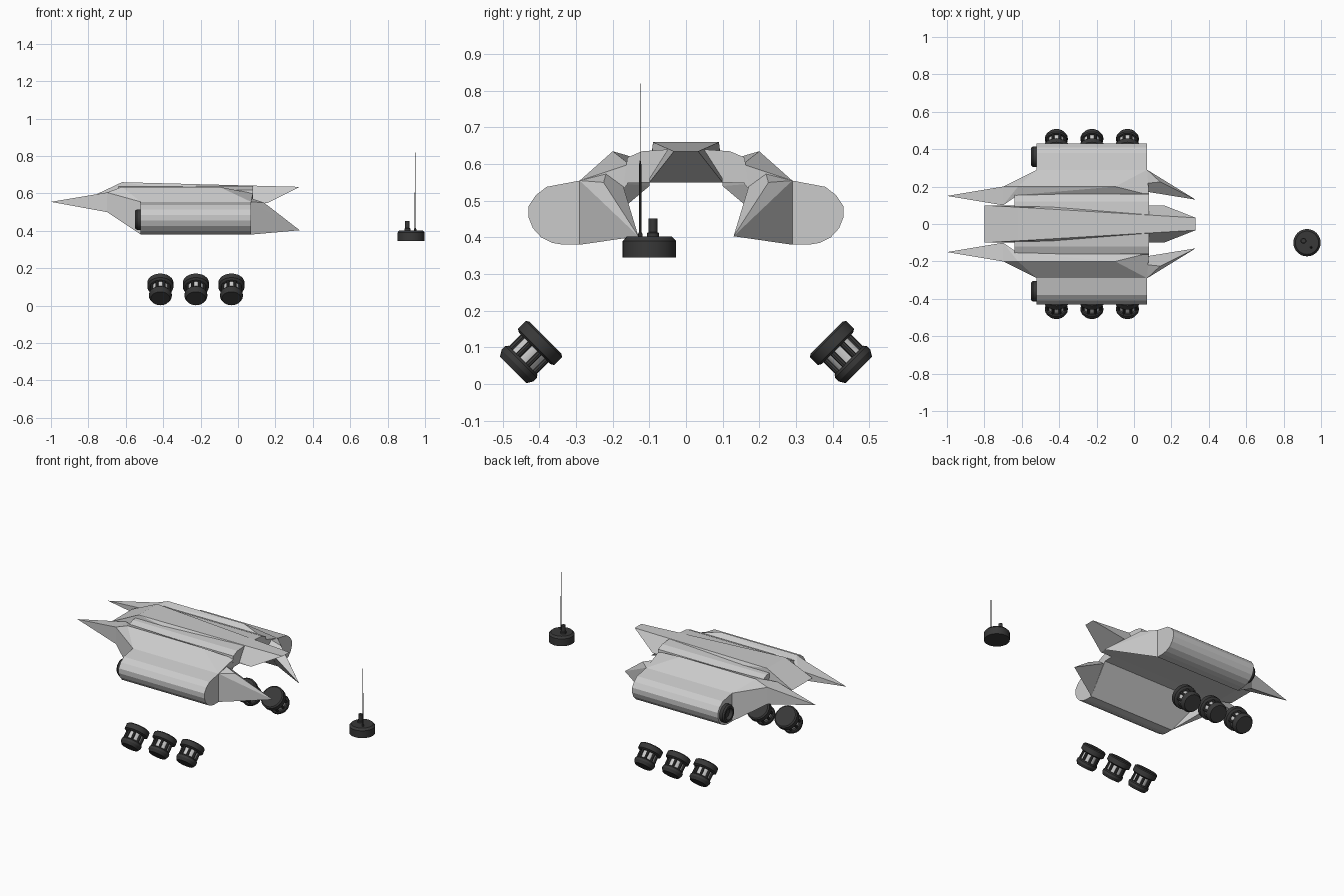
import bpy, bmesh, math
from mathutils import Vector, Matrix

if "Cube" in bpy.data.objects:
    bpy.data.objects.remove(bpy.data.objects["Cube"])

dark = bpy.data.materials.new("dark_metal")
dark.diffuse_color = (0.04, 0.04, 0.04, 1)
dark.use_nodes = True
dark.node_tree.nodes["Principled BSDF"].inputs["Base Color"].default_value = dark.diffuse_color


def finish(bm, name, mat=None):
    bmesh.ops.recalc_face_normals(bm, faces=bm.faces)
    me = bpy.data.meshes.new(name)
    bm.to_mesh(me)
    bm.free()
    ob = bpy.data.objects.new(name, me)
    bpy.context.collection.objects.link(ob)
    if mat:
        me.materials.append(mat)
    return ob


def hull(name, pts, side=1):
    bm = bmesh.new()
    for x, y, z in pts:
        bm.verts.new((x, y * side, z))
    r = bmesh.ops.convex_hull(bm, input=bm.verts)
    bmesh.ops.delete(bm, geom=list({g for g in r["geom_interior"] + r["geom_unused"]
                                    if isinstance(g, bmesh.types.BMVert)}), context='VERTS')
    bmesh.ops.dissolve_limit(bm, angle_limit=0.01, verts=bm.verts, edges=bm.edges)
    return finish(bm, name)


def lathe(name, profile, origin, axis, n=24, mat=None):
    """Revolve (radius, height) points around an axis."""
    bm = bmesh.new()
    rings = [[bm.verts.new((r * math.cos(2 * math.pi * i / n), r * math.sin(2 * math.pi * i / n), h))
              for i in range(n)] for r, h in profile]
    for a, b in zip(rings, rings[1:]):
        for i in range(n):
            bm.faces.new((a[i], a[(i + 1) % n], b[(i + 1) % n], b[i]))
    bm.faces.new(rings[0])
    bm.faces.new(rings[-1])
    rot = Vector((0, 0, 1)).rotation_difference(Vector(axis)).to_matrix().to_4x4()
    bm.transform(Matrix.Translation(origin) @ rot)
    ob = finish(bm, name, mat)
    for p in ob.data.polygons:
        p.use_smooth = True
    ob.data.set_sharp_from_angle(angle=math.radians(30))
    return ob


# Central spine with tapering tail
half = [(-0.8, 0.1, 0.575), (-0.62, 0.09, 0.66), (0.33, 0.033, 0.635),
        (0.16, 0.1, 0.55), (-0.7, 0.1, 0.55)]
hull_body = hull("hull_body", half + [(x, -y, z) for x, y, z in half])

parts = []
nose_ring = [(-0.7, 0.2, 0.605), (-0.7, 0.2, 0.5), (-0.7, 0.1, 0.6), (-0.7, 0.1, 0.54)]
arm_front = [(-0.62, 0.155, 0.622), (-0.62, 0.2, 0.635), (-0.52, 0.29, 0.555),
             (-0.52, 0.29, 0.38), (-0.62, 0.16, 0.545)]
arm_rear = [(0.08, 0.155, 0.6), (-0.1, 0.2, 0.635), (0.07, 0.29, 0.555),
            (0.07, 0.29, 0.38), (0.08, 0.16, 0.545)]
pod_profile = [(0.29, 0.38), (0.29, 0.555), (0.38, 0.538), (0.41, 0.515), (0.43, 0.485),
               (0.43, 0.455), (0.418, 0.425), (0.395, 0.4), (0.365, 0.385), (0.335, 0.38)]
for s in (1, -1):
    # Shoulder bridging spine and arm
    parts.append(hull("shoulder", [(x, y, z) for x in (-0.64, 0.08) for y, z in
                                   ((0.05, 0.64), (0.12, 0.635), (0.16, 0.618),
                                    (0.17, 0.548), (0.05, 0.551))], s))
    # Drooping arm, nose fang and tail fang
    parts.append(hull("arm", arm_front + arm_rear, s))
    parts.append(hull("nose_root", nose_ring + arm_front, s))
    parts.append(hull("nose_fang", nose_ring + [(-1, 0.15, 0.555)], s))
    parts.append(hull("tail_fang", [(0.07, 0.29, 0.555), (0.07, 0.29, 0.38), (0.33, 0.13, 0.403),
                                    (0.08, 0.2, 0.5), (-0.1, 0.2, 0.635), (0.14, 0.225, 0.55)], s))
    # Side engine pod
    parts.append(hull("pod", [(x, y, z) for x in (-0.52, 0.07) for y, z in pod_profile], s))

# Merge the plated pieces into one shell
shell = bpy.data.collections.new("shell_pieces")
for p in parts:
    shell.objects.link(p)
mod = hull_body.modifiers.new("merge", 'BOOLEAN')
mod.operation, mod.operand_type, mod.solver = 'UNION', 'COLLECTION', 'EXACT'
mod.collection = shell
mod.use_self = True
bpy.context.view_layer.objects.active = hull_body
bpy.ops.object.modifier_apply(modifier="merge")
for p in parts:
    bpy.data.objects.remove(p)
bpy.data.collections.remove(shell)

for s in (1, -1):
    # Engine intake ring on the pod's front end
    lathe("intake_ring", [(0.03, 0.01), (0.035, 0.03), (0.048, 0.03), (0.055, 0.02), (0.055, -0.005)],
          (-0.52, s * 0.36, 0.46), (-1, 0, 0), 24, dark)
    # Tilted hover pads: flange, pale drum, posts and foot
    axis = Vector((0, s, -1)).normalized()
    for x in (-0.415, -0.225, -0.035):
        o = Vector((x, s * 0.385, 0.125))
        lathe("pad_flange", [(0.062, -0.002), (0.07, 0.004), (0.07, 0.034), (0.06, 0.04)], o, axis, 24, dark)
        lathe("pad_drum", [(0.045, 0.035), (0.045, 0.09)], o, axis, 24)
        lathe("pad_foot", [(0.056, 0.085), (0.061, 0.092), (0.061, 0.106), (0.051, 0.123)],
              o, axis, 24, dark)
        u, v = Vector((1, 0, 0)), axis.cross(Vector((1, 0, 0)))
        for k in range(8):
            a = math.tau * (k + 0.5) / 8
            lathe("pad_post", [(0.008, 0.035), (0.008, 0.09)],
                  o + 0.049 * (math.cos(a) * u + math.sin(a) * v), axis, 8, dark)

# Separate beacon puck with knob and whip antenna
up = (0, 0, 1)
lathe("beacon_base", [(0.073, 0.345), (0.073, 0.39), (0.062, 0.402)], (0.925, -0.1, 0), up, 32, dark)
lathe("beacon_knob", [(0.016, 0.395), (0.016, 0.412), (0.012, 0.414), (0.012, 0.452)],
      (0.906, -0.09, 0), up, 16, dark)
lathe("antenna", [(0.007, 0.395), (0.006, 0.41), (0.003, 0.415), (0.003, 0.6), (0.0012, 0.61), (0.001, 0.82)],
      (0.947, -0.125, 0), up, 8, dark)
